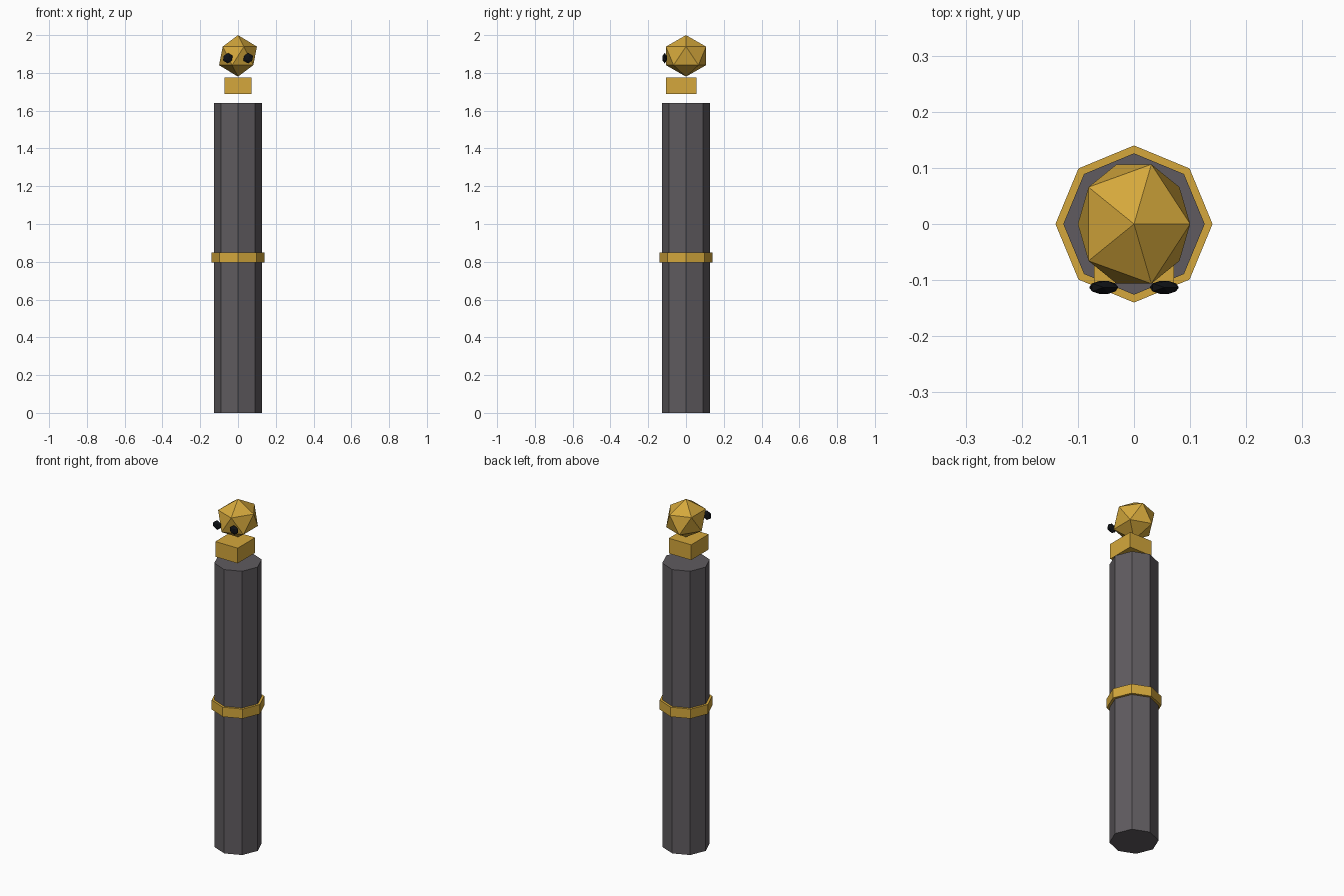
import bpy

if "Cube" in bpy.data.objects:
    bpy.data.objects.remove(bpy.data.objects["Cube"])


def material(name, color):
    m = bpy.data.materials.new(name)
    m.diffuse_color = (*color, 1)
    m.use_nodes = True
    m.node_tree.nodes["Principled BSDF"].inputs["Base Color"].default_value = m.diffuse_color
    return m


gold = material("gold", (0.66, 0.39, 0.045))
dark = material("dark_grey", (0.115, 0.105, 0.115))
black = material("black", (0.005, 0.006, 0.008))


def finish(name, mat, scale=(1, 1, 1)):
    ob = bpy.context.object
    ob.name = name
    ob.scale = scale
    ob.data.materials.append(mat)
    bpy.ops.object.transform_apply(location=False, rotation=False, scale=True)
    return ob


def octagon(name, radius, z0, z1, mat):
    # corners sit on the x and y axes
    bpy.ops.mesh.primitive_cylinder_add(vertices=8, radius=radius, depth=z1 - z0,
                                        location=(0, 0, (z0 + z1) / 2))
    return finish(name, mat)


def gem(name, loc, scale, mat):
    # twenty-sided ball, stretched
    bpy.ops.mesh.primitive_ico_sphere_add(subdivisions=1, radius=1, location=loc)
    return finish(name, mat, scale)


# Shaft and the band around its middle
octagon("shaft", 0.126, 0, 1.64, dark)
octagon("band", 0.14, 0.795, 0.85, gold)

# Floating neck block, slightly forward
bpy.ops.mesh.primitive_cube_add(size=1, location=(0, -0.025, 1.731))
finish("neck", gold, (0.143, 0.16, 0.088))

# Faceted head with two flat eyes
gem("head", (0, 0, 1.89), (0.112, 0.125, 0.11), gold)
for side, label in ((-1, "left"), (1, "right")):
    gem("eye_" + label, (0.054 * side, -0.113, 1.878), (0.029, 0.0135, 0.028), black)
